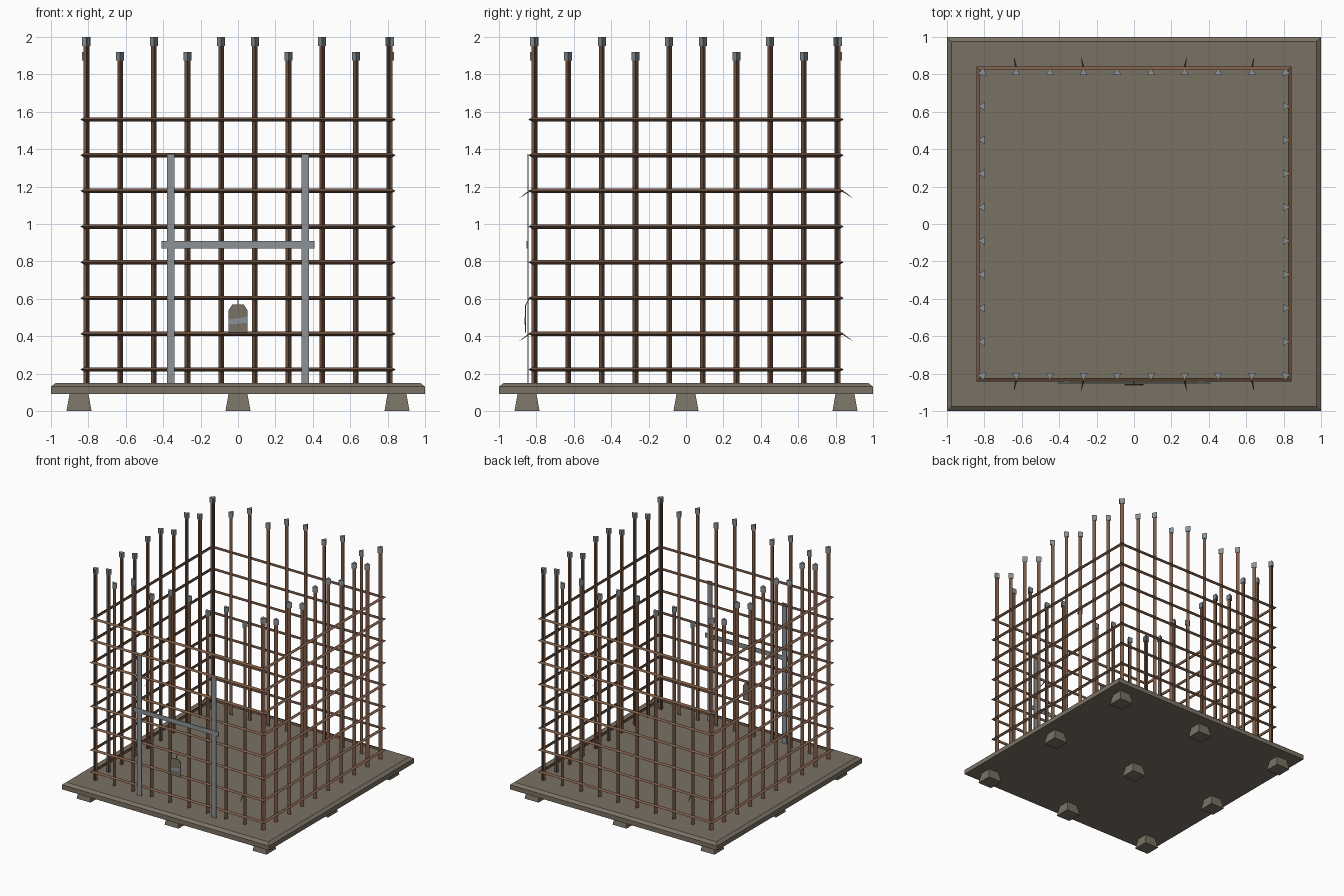
import bpy, bmesh, math
from mathutils import Matrix, Vector

if "Cube" in bpy.data.objects:
    bpy.data.objects.remove(bpy.data.objects["Cube"])


def material(name, rgb):
    m = bpy.data.materials.new(name)
    m.use_nodes = True
    m.diffuse_color = (*rgb, 1)
    bsdf = next(n for n in m.node_tree.nodes if n.type == 'BSDF_PRINCIPLED')
    bsdf.inputs["Base Color"].default_value = (*rgb, 1)
    return m


concrete = material("concrete", (0.195, 0.165, 0.127))
rust = material("rusty steel", (0.2, 0.105, 0.062))
metal = material("grey metal", (0.26, 0.29, 0.31))


def loft(bm, rings, closed=False):
    """Skin a list of point rings; cap the ends unless closed on itself."""
    loops = [[bm.verts.new(p) for p in ring] for ring in rings]
    pairs = list(zip(loops, loops[1:]))
    if closed:
        pairs.append((loops[-1], loops[0]))
    for a, b in pairs:
        for i in range(len(a)):
            j = (i + 1) % len(a)
            bm.faces.new((a[i], a[j], b[j], b[i]))
    if not closed:
        bm.faces.new(loops[0])
        bm.faces.new(loops[-1])


def square(half, z, cx=0, cy=0):
    return [(cx + half * sx, cy + half * sy, z)
            for sx, sy in ((-1, -1), (1, -1), (1, 1), (-1, 1))]


def triangle(x, y, r, z, facing):
    return [(x + r * math.cos(facing + k * math.tau / 3),
             y + r * math.sin(facing + k * math.tau / 3), z) for k in range(3)]


def box(bm, x, y, z):
    loft(bm, [[(x[0], y[0], h), (x[1], y[0], h), (x[1], y[1], h), (x[0], y[1], h)] for h in z])


def finish(bm, name, mat):
    bmesh.ops.recalc_face_normals(bm, faces=bm.faces[:])
    mesh = bpy.data.meshes.new(name)
    bm.to_mesh(mesh)
    bm.free()
    mesh.materials.append(mat)
    ob = bpy.data.objects.new(name, mesh)
    bpy.context.scene.collection.objects.link(ob)
    return ob


# Base slab with chamfered top edge
bm = bmesh.new()
loft(bm, [square(1, 0.09), square(1, 0.13), square(0.975, 0.15)])
finish(bm, "base_slab", concrete)

# Nine tapered feet
bm = bmesh.new()
for cx in (-0.85, 0, 0.85):
    for cy in (-0.85, 0, 0.85):
        loft(bm, [square(0.067, 0, cx, cy), square(0.05, 0.095, cx, cy)])
finish(bm, "feet", concrete)

# Upright bars and their caps, one row per wall
bars, caps = bmesh.new(), bmesh.new()
for wall in range(4):
    turn = Matrix.Rotation(wall * math.pi / 2, 3, 'Z')
    facing = -math.pi / 2 + wall * math.pi / 2
    for i in range(10):
        p = turn @ Vector((-0.81 + 0.18 * i, -0.81, 0))
        top = 1.92 if i in (1, 3, 6, 8) else 2.0
        loft(bars, [triangle(p.x, p.y, 0.017, z, facing) for z in (0.14, top - 0.01)])
        loft(caps, [triangle(p.x, p.y, 0.025, z, facing) for z in (top - 0.047, top)])
finish(bars, "upright_bars", rust)
finish(caps, "bar_caps", metal)

# Horizontal rails: square hoops with a triangular section
bm = bmesh.new()
for k in range(8):
    z = 0.222 + 0.191 * k
    loft(bm, [square(0.843, z), square(0.823, z + 0.0115), square(0.823, z - 0.0115)], closed=True)
finish(bm, "rails", rust)

# Loose tie wires poking out of the front and back walls
bm = bmesh.new()
for side in (-1, 1):
    for x, z in ((0.63, 0.413), (0.27, 1.177)):
        for sx in (-1, 1):
            root = Vector((sx * x, side * 0.835, z))
            tip = root + Vector((sx * 0.012, side * 0.055, -0.038))
            loft(bm, [[c + Vector((dx, 0, dz)) * w for dx, dz in ((-1, -0.6), (1, -0.6), (0, 1))]
                      for c, w in ((root, 0.006), (tip, 0.001))])
finish(bm, "tie_wires", rust)

# Door frame straps on the front
bm = bmesh.new()
for sx in (-1, 1):
    box(bm, (sx * 0.36 - 0.02, sx * 0.36 + 0.02), (-0.848, -0.842), (0.15, 1.375))
finish(bm, "door_straps", metal)
bm = bmesh.new()
box(bm, (-0.41, 0.41), (-0.853, -0.848), (0.87, 0.91))
finish(bm, "door_crossbar", metal)

# Hanging tag with clipped corners, band and wire
bm = bmesh.new()
tag = [(-0.05, 0.42), (0.05, 0.42), (0.05, 0.54), (0.03, 0.57), (-0.03, 0.57), (-0.05, 0.54)]
loft(bm, [[(x, y, z) for x, z in tag] for y in (-0.861, -0.855)])
finish(bm, "tag", concrete)
bm = bmesh.new()
band = [(-0.05, 0.463), (0.05, 0.472), (0.05, 0.503), (-0.05, 0.49)]
loft(bm, [[(x, y, z) for x, z in band] for y in (-0.863, -0.860)])
finish(bm, "tag_band", metal)
bm = bmesh.new()
loft(bm, [[(-0.003, y, z), (0.003, y, z), (0.003, y + 0.005, z), (-0.003, y + 0.005, z)]
          for y, z in ((-0.86, 0.565), (-0.838, 0.605))])
finish(bm, "tag_wire", rust)
